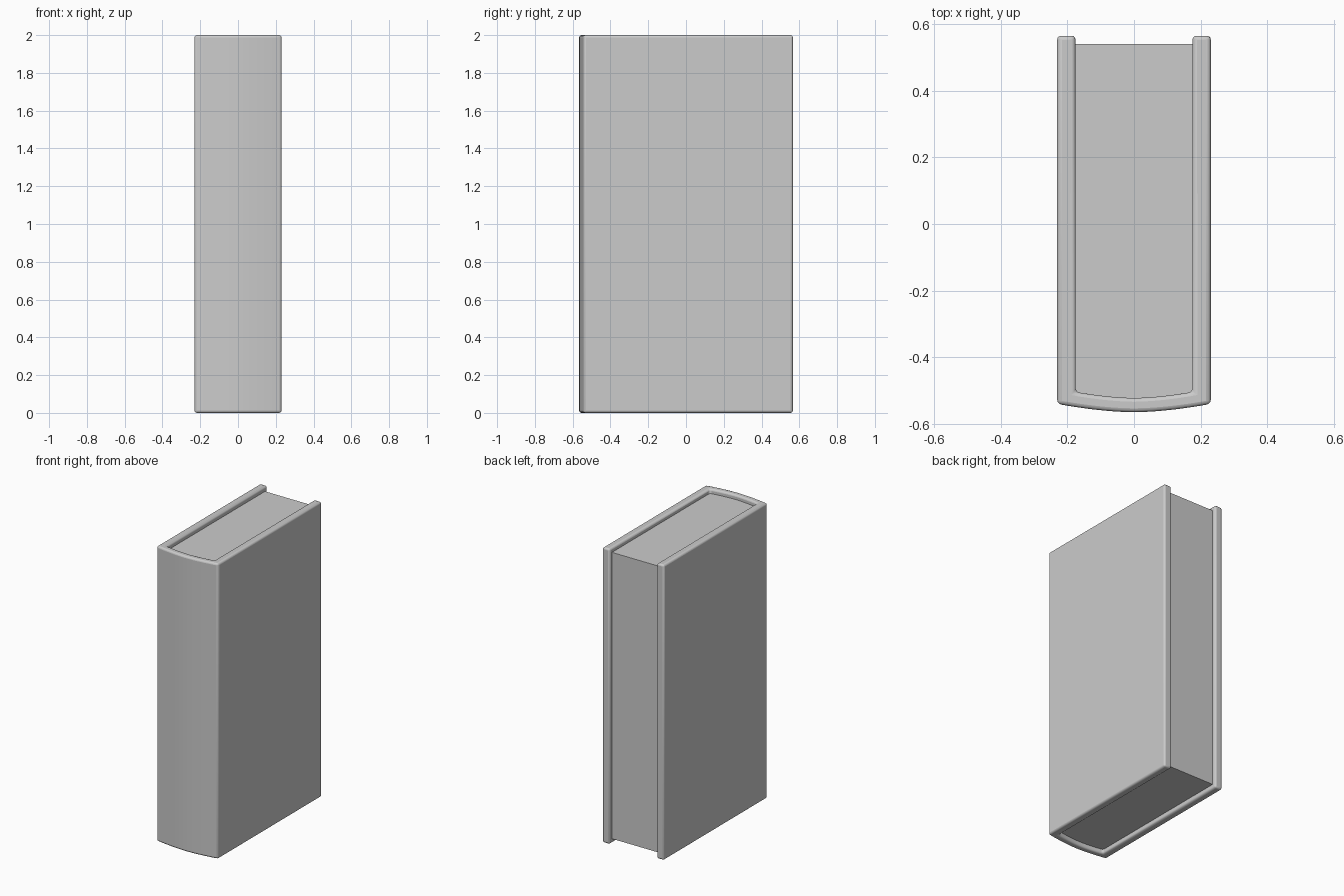
import bpy, bmesh

if "Cube" in bpy.data.objects:
    bpy.data.objects.remove(bpy.data.objects["Cube"])

H = 2.0              # cover height
OUT, INN = 0.231, 0.176   # half widths outside / inside the cover
BACK = 0.566         # fore edge of the boards
RECESS = 0.03        # pages set in from cover top and bottom
N = 16               # spine segments


def bowed(half, y_side, y_mid):
    """Shallow curve from -half to +half, bulging toward -y."""
    ts = [-1 + 2 * i / N for i in range(N + 1)]
    return [(half * t, y_mid + (y_side - y_mid) * abs(t) ** 1.7) for t in ts]


def band_solid(name, outer, inner, z0, z1):
    """Solid strip of quads between two matching outlines."""
    bm = bmesh.new()
    a = [bm.verts.new((x, y, z0)) for x, y in outer]
    b = [bm.verts.new((x, y, z0)) for x, y in inner]
    faces = [bm.faces.new((a[i], a[i + 1], b[i + 1], b[i])) for i in range(len(a) - 1)]
    res = bmesh.ops.extrude_face_region(bm, geom=faces, use_keep_orig=True)
    top = [g for g in res["geom"] if isinstance(g, bmesh.types.BMVert)]
    bmesh.ops.translate(bm, verts=top, vec=(0, 0, z1 - z0))
    bmesh.ops.recalc_face_normals(bm, faces=bm.faces)
    me = bpy.data.meshes.new(name)
    bm.to_mesh(me)
    bm.free()
    ob = bpy.data.objects.new(name, me)
    bpy.context.collection.objects.link(ob)
    return ob


def smooth(ob, angle):
    bpy.ops.object.select_all(action='DESELECT')
    ob.select_set(True)
    bpy.context.view_layer.objects.active = ob
    bpy.ops.object.shade_smooth_by_angle(angle=angle)


# Cover: two boards joined by a rounded spine, with softened edges
outer = [(-OUT, BACK)] + bowed(OUT, -0.541, -0.566) + [(OUT, BACK)]
inner = [(-INN, BACK)] + bowed(INN, -0.505, -0.523) + [(INN, BACK)]
cover = band_solid("cover", outer, inner, 0, H)
smooth(cover, 0.7)
bev = cover.modifiers.new("soft_edges", 'BEVEL')
bev.width = 0.012
bev.segments = 3
bev.limit_method = 'ANGLE'
bev.angle_limit = 0.6

# Page block: flat fore edge, rounded against the spine
spine_side = bowed(INN, -0.505, -0.523)
fore_side = [(x, 0.541) for x, _ in spine_side]
pages = band_solid("pages", spine_side, fore_side, RECESS, H - RECESS)
smooth(pages, 0.5)
